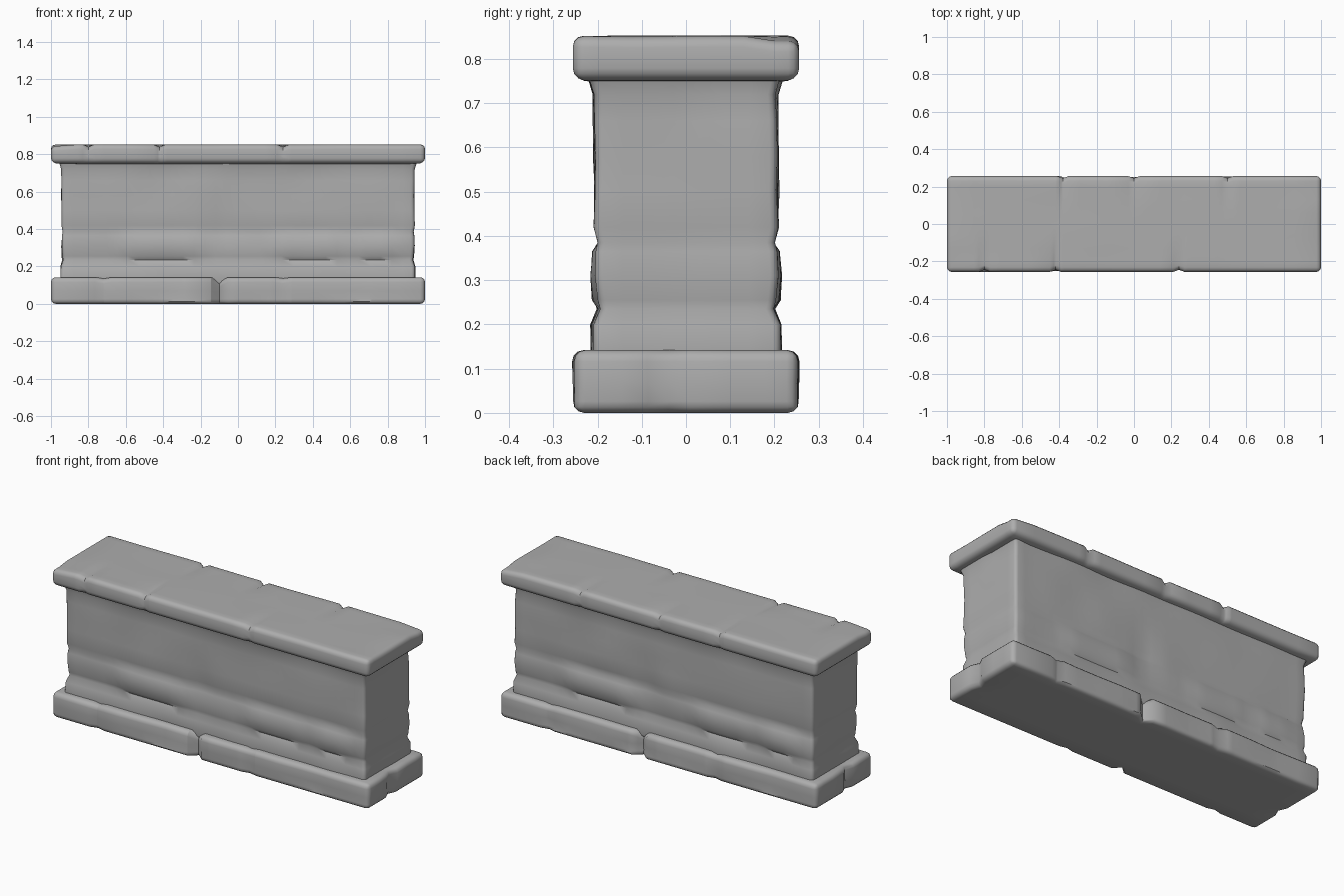
import bpy, bmesh, math
from mathutils import Vector, noise

if "Cube" in bpy.data.objects:
    bpy.data.objects.remove(bpy.data.objects["Cube"])

stone = bpy.data.materials.new("grey stone")
stone.diffuse_color = (0.42, 0.42, 0.42, 1)
stone.use_nodes = True
stone.node_tree.nodes["Principled BSDF"].inputs["Base Color"].default_value = stone.diffuse_color


def span(a, b, n):
    return [a + (b - a) * i / n for i in range(1, n)]


def fade(d, width):
    """1 at distance 0, falling to 0 at the given width."""
    return max(0.0, 1 - abs(d) / width)


def block(name, half, z0, z1, bevel, cuts, shape):
    """Rounded box, sliced along each axis and then worn by a shape function."""
    bm = bmesh.new()
    bmesh.ops.create_cube(bm, size=2)
    for v in bm.verts:
        v.co = (v.co.x * half[0], v.co.y * half[1], z0 if v.co.z < 0 else z1)
    bmesh.ops.bevel(bm, geom=bm.edges[:], offset=bevel, segments=3,
                    profile=0.5, affect='EDGES')
    for axis, places in enumerate(cuts):
        normal = Vector([float(i == axis) for i in range(3)])
        for p in places:
            bmesh.ops.bisect_plane(bm, geom=bm.verts[:] + bm.edges[:] + bm.faces[:],
                                   dist=1e-5, plane_co=normal * p, plane_no=normal)
    for v in bm.verts:
        v.co = shape(v.co.copy())
    bmesh.ops.recalc_face_normals(bm, faces=bm.faces[:])
    me = bpy.data.meshes.new(name)
    bm.to_mesh(me)
    bm.free()
    me.materials.append(stone)
    ob = bpy.data.objects.new(name, me)
    bpy.context.collection.objects.link(ob)
    bpy.ops.object.select_all(action='DESELECT')
    ob.select_set(True)
    bpy.context.view_layer.objects.active = ob
    bpy.ops.object.shade_smooth_by_angle(angle=math.radians(50))
    return ob


def around(cracks, gap):
    """Slices on and beside each crack."""
    return [c + o for c in cracks for o in (-gap, 0, gap)]


# Base plinth: split stones with wedge gaps in the front, back and ends
base_front, base_back = (-0.1, 0.24, -0.72), (0.12, 0.7, -0.35)


def wear_base(p):
    side = -1 if p.y < 0 else 1
    if abs(p.y) > 0.19:
        for c, depth in zip(base_front if side < 0 else base_back, (0.04, 0.01, 0.012)):
            k = fade(p.x - c, 0.045)
            p.y -= side * depth * k
            if p.z > 0.1:
                p.z -= 0.6 * depth * k
    if abs(p.x) > 0.95:
        p.x -= math.copysign(0.022 * fade(p.y + 0.04, 0.05), p.x)
    if p.z > 0.02:
        p.y -= side * 0.007 * (0.5 + noise.noise(p * 4))
    return p


block("base_plinth", (1.0, 0.256), 0, 0.142, 0.026,
      (around(base_front + base_back, 0.045) + span(-1, 1, 14),
       [-0.15, -0.09, -0.04, 0.01, 0.1, 0.18], [0.07]), wear_base)

# Wall body: flat upper face, uneven raised stone courses lower down
courses = ((-0.64, -0.2), (0.2, 0.56), (0.62, 0.86))


def wear_body(p):
    sy = math.copysign(1, p.y)
    sx = math.copysign(1, p.x)
    groove = fade(p.z - 0.385, 0.035) + fade(p.z - 0.235, 0.035)
    out = -0.009 * groove
    if 0.25 < p.z < 0.37 and any(a <= p.x * -sy <= b for a, b in courses):
        out += 0.008
    if p.z < 0.23:
        out += 0.006
    out -= 0.012 * fade(p.x + 0.1 * -sy, 0.09) * fade(p.z - 0.4, 0.2)
    out += 0.007 * noise.noise(Vector((p.x * 4, sy * 3, p.z * 6)))
    # slight flare beneath the coping
    out += 0.018 * max(0, (p.z - 0.72) / 0.06)
    if abs(p.y) > 0.15:
        p.y += sy * out
    if abs(p.x) > 0.9:
        p.x += sx * (out if p.z > 0.72 else 0.7 * out)
    return p


block("wall_body", (0.944, 0.207), 0.1, 0.78, 0.018,
      (span(-0.94, 0.94, 32), span(-0.2, 0.2, 7),
       [0.15, 0.2, 0.235, 0.255, 0.31, 0.365, 0.385, 0.42, 0.5, 0.58, 0.66, 0.72, 0.75]),
      wear_body)

# Coping slab: chipped edges and short cracks running in from both sides
cap_front, cap_back = (-0.42, 0.24, -0.8), (0.0, 0.5, -0.38)


def wear_cap(p):
    side = -1 if p.y < 0 else 1
    if p.z > 0.82:
        # gentle undulation of the weathered top
        p.z -= 0.003 * (0.5 + noise.noise(Vector((p.x * 3, p.y * 5, 0))))
    for c in cap_front if side < 0 else cap_back:
        k = fade(p.x - c, 0.03) * min(1, max(0, (abs(p.y) - 0.06) / 0.17))
        if p.z > 0.8:
            p.z -= 0.014 * k
        if abs(p.y) > 0.22:
            p.y -= side * 0.011 * k
    # tapered underside
    if p.z < 0.775:
        p.z -= 0.008 * (1 - min(1, max(abs(p.x) - 0.94, abs(p.y) - 0.2, 0) / 0.05))
    # broken corners
    if p.x > 0.9 and p.y > 0.15 and p.z > 0.82:
        p.z -= 0.01
    if p.x < -0.9 and p.y < -0.15 and p.z > 0.82:
        p.z -= 0.008
    return p


block("coping_slab", (1.0, 0.256), 0.754, 0.853, 0.025,
      (around(cap_front + cap_back, 0.03) + span(-1, 1, 14),
       [-0.2, -0.13, -0.06, 0, 0.06, 0.13, 0.2], [0.8]), wear_cap)
